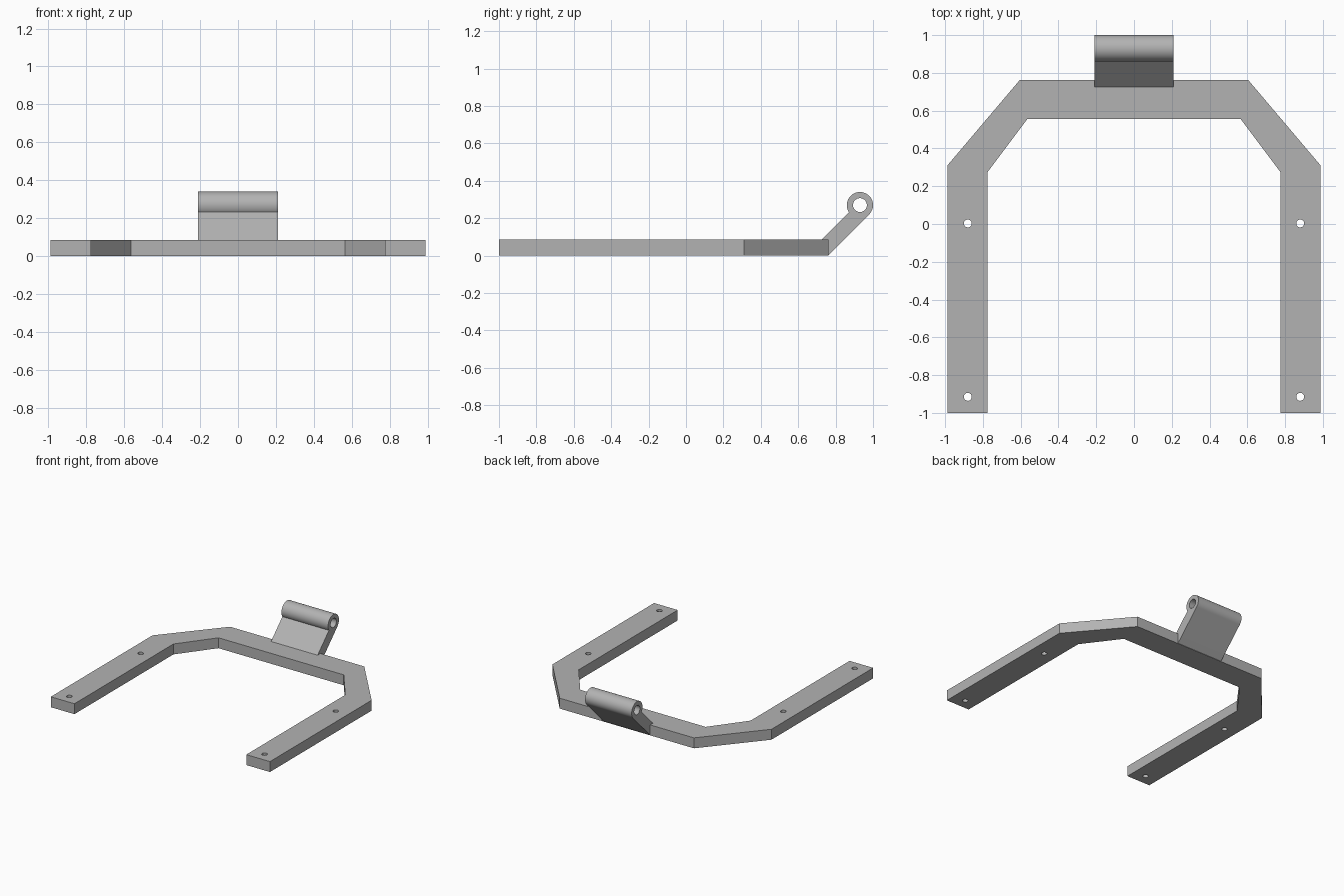
import bpy
import bmesh
from math import sin, cos, radians
from mathutils import Matrix, Vector

cube = bpy.data.objects.get("Cube")
if cube:
    bpy.data.objects.remove(cube, do_unlink=True)

grey = bpy.data.materials.new("plain grey")
grey.use_nodes = True
colour = (0.45, 0.45, 0.45, 1)
grey.diffuse_color = colour
grey.node_tree.nodes["Principled BSDF"].inputs["Base Color"].default_value = colour


def make_object(name, bm):
    bmesh.ops.recalc_face_normals(bm, faces=bm.faces)
    mesh = bpy.data.meshes.new(name)
    bm.to_mesh(mesh)
    bm.free()
    mesh.materials.append(grey)
    obj = bpy.data.objects.new(name, mesh)
    bpy.context.collection.objects.link(obj)
    return obj


def extrude_outline(name, points, direction):
    """Closed 3D outline pushed along a direction into a solid."""
    bm = bmesh.new()
    face = bm.faces.new([bm.verts.new(p) for p in points])
    result = bmesh.ops.extrude_face_region(bm, geom=[face])
    moved = [v for v in result["geom"] if isinstance(v, bmesh.types.BMVert)]
    bmesh.ops.translate(bm, verts=moved, vec=Vector(direction))
    return make_object(name, bm)


def drill(target, holes, axis, depth, segments):
    """Cut round holes, given as (centre, radius), along the axis."""
    bm = bmesh.new()
    turn = Matrix.Rotation(radians(90), 4, "Y") if axis == "X" else Matrix()
    for centre, radius in holes:
        bmesh.ops.create_cone(bm, cap_ends=True, segments=segments, radius1=radius,
                              radius2=radius, depth=depth,
                              matrix=Matrix.Translation(centre) @ turn)
    cutter = make_object("hole_cutter", bm)
    cutter.hide_render = True
    mod = target.modifiers.new("holes", "BOOLEAN")
    mod.operation, mod.solver, mod.object = "DIFFERENCE", "EXACT", cutter
    bpy.ops.object.select_all(action="DESELECT")
    target.select_set(True)
    bpy.context.view_layer.objects.active = target
    bpy.ops.object.modifier_apply(modifier=mod.name)
    bpy.data.objects.remove(cutter, do_unlink=True)
    bpy.ops.object.shade_smooth_by_angle(angle=radians(30))


# U-shaped frame with chamfered back corners, mirrored about x = 0
half = [(0.565, 0.555), (0.775, 0.275), (0.775, -1), (0.988, -1), (0.988, 0.31), (0.605, 0.762)]
outline = half + [(-x, y) for x, y in reversed(half)]
frame = extrude_outline("frame", [(x, y, 0) for x, y in outline], (0, 0, 0.085))
drill(frame, [((side * 0.88, y, 0.04), 0.021) for side in (-1, 1) for y in (-0.915, 0.003)],
      "Z", 0.4, 32)

# Slanted hinge leaf that runs into a round barrel, as one profile
width, radius = 0.42, 0.07
barrel_y, barrel_z = 0.93, 0.27
arc = [radians(-45 + 258.5 * i / 48) for i in range(49)]
profile = [(0.725, 0.085), (0.76, 0.001)]
profile += [(barrel_y + radius * cos(a), barrel_z + radius * sin(a)) for a in arc]
hinge = extrude_outline("hinge", [(-width / 2, y, z) for y, z in profile], (width, 0, 0))
drill(hinge, [((0, barrel_y, barrel_z), 0.037)], "X", 1, 48)
